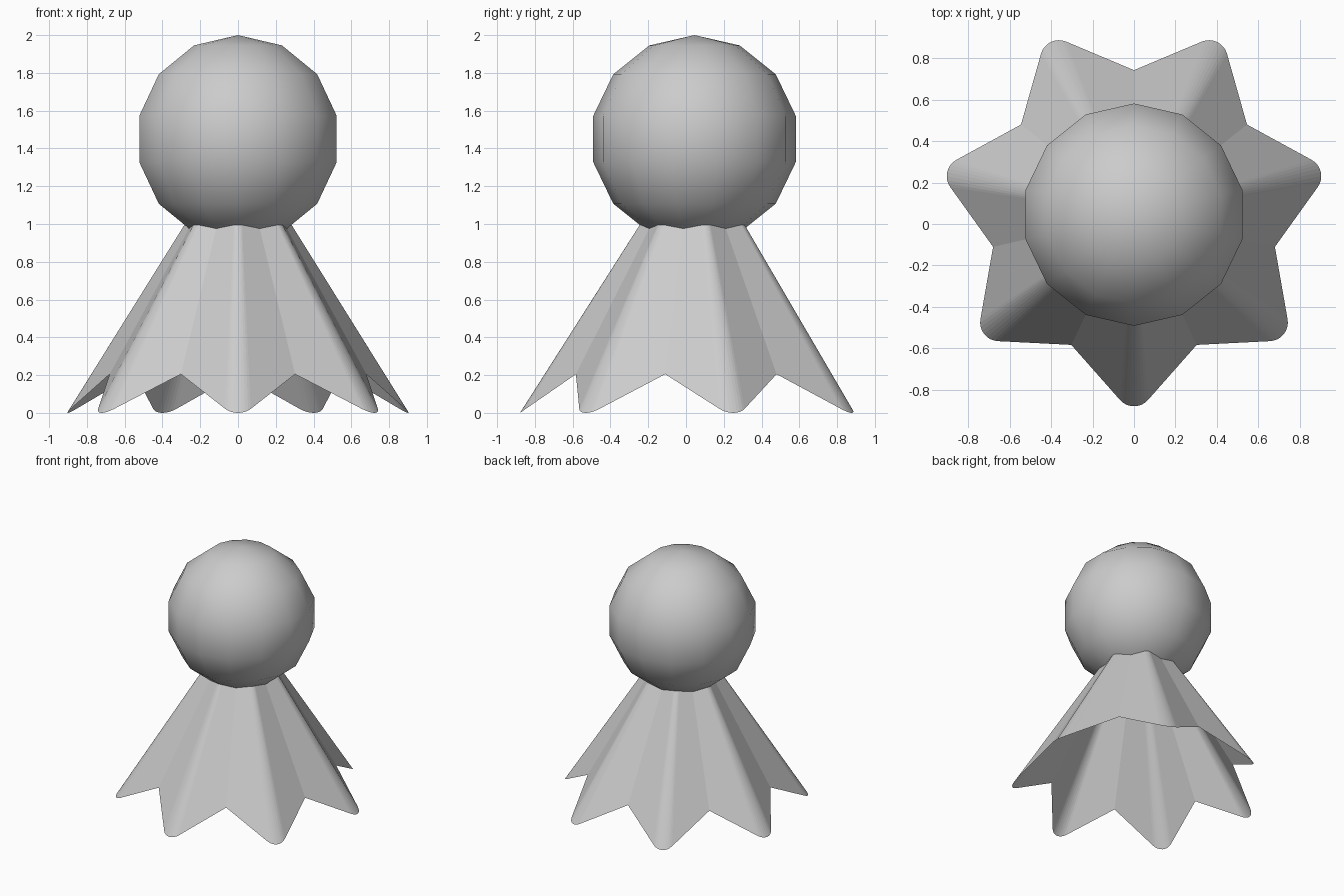
import bpy, bmesh, math
from math import sin, cos, radians

if "Cube" in bpy.data.objects:
    bpy.data.objects.remove(bpy.data.objects["Cube"])

CY = 0.045            # shared centre line of head and skirt
HEAD_Z, HEAD_R = 1.45, 0.55
POINTS = 7

# head: coarse smooth-shaded ball
bpy.ops.mesh.primitive_uv_sphere_add(segments=14, ring_count=7, radius=HEAD_R,
                                     location=(0, CY, HEAD_Z))
head = bpy.context.object
head.name = "head"
bpy.ops.object.shade_smooth()

# skirt: open cone with a star hem, rounded tips and raised notches
NOTCH_R, NOTCH_Z = 0.697, 0.205
TIP_R, FILLET, HALF, SEGS = 0.924, 0.09, radians(41.5), 8
half_step = math.pi / POINTS
notch_rad = NOTCH_R * cos(half_step)


def hem_point(angle, radial, tangent):
    """Place a point of one hem lobe, given in lobe coordinates."""
    z = max(0.0, (TIP_R - radial) * NOTCH_Z / (TIP_R - notch_rad))
    return (radial * cos(angle) - tangent * sin(angle),
            radial * sin(angle) + tangent * cos(angle) + CY, z)


bm = bmesh.new()
apex = bm.verts.new((0, CY, HEAD_Z))
hem = []
for i in range(POINTS):
    a = -math.pi / 2 + i * 2 * half_step
    hem.append(bm.verts.new(hem_point(a, notch_rad, -NOTCH_R * sin(half_step))))
    sweep = math.pi / 2 - HALF
    for k in range(SEGS + 1):
        t = -sweep + 2 * sweep * k / SEGS
        hem.append(bm.verts.new(hem_point(a, TIP_R - FILLET + FILLET * cos(t),
                                          FILLET * sin(t))))
for i, v in enumerate(hem):
    bm.faces.new((apex, v, hem[(i + 1) % len(hem)]))

mesh = bpy.data.meshes.new("skirt")
bm.to_mesh(mesh)
bm.free()
skirt = bpy.data.objects.new("skirt", mesh)
bpy.context.collection.objects.link(skirt)
